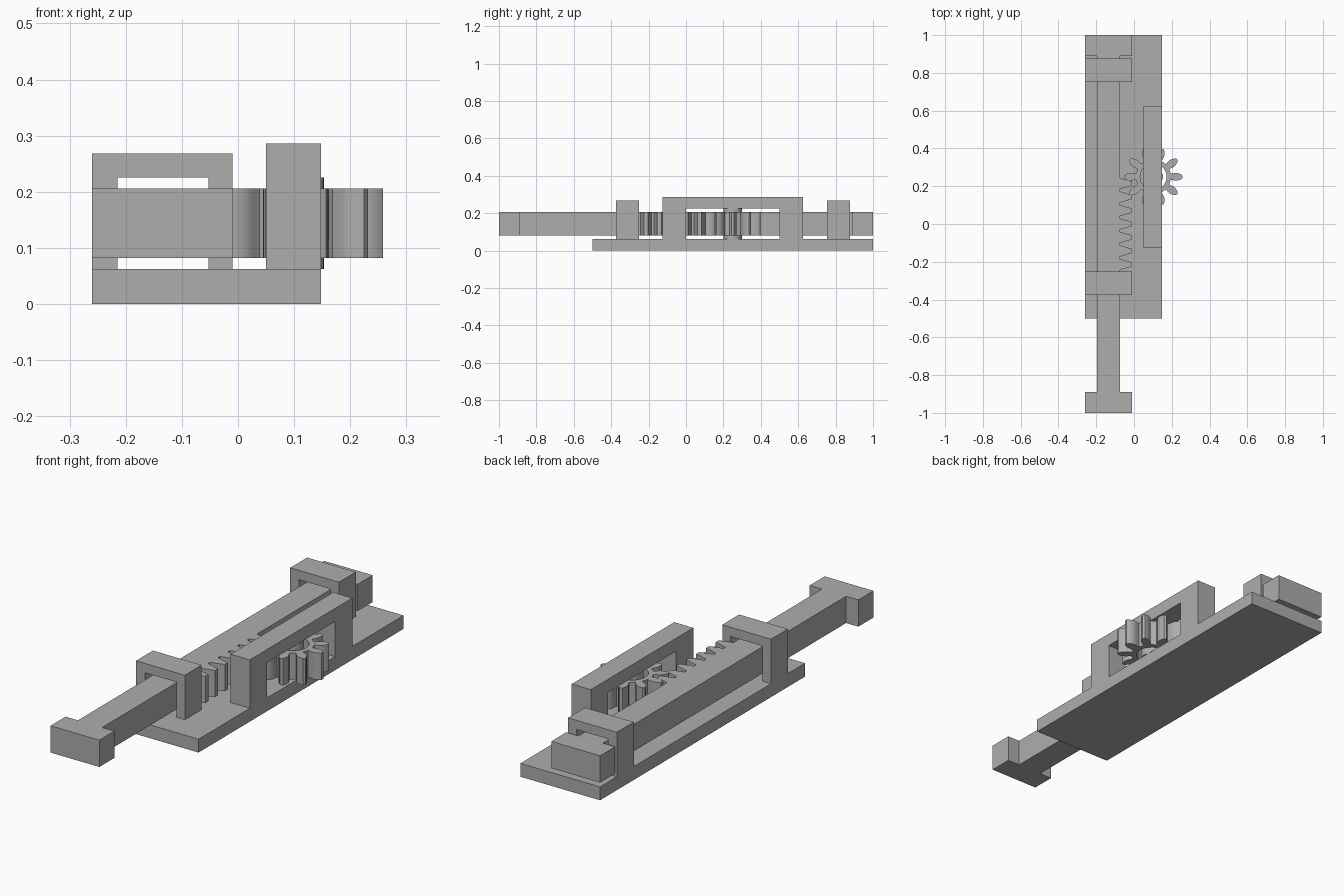
import bpy, bmesh, math

cube = bpy.data.objects.get("Cube")
if cube:
    bpy.data.objects.remove(cube, do_unlink=True)

grey = bpy.data.materials.new("plain_grey")
grey.use_nodes = True
grey.diffuse_color = (0.42, 0.42, 0.42, 1)
grey.node_tree.nodes["Principled BSDF"].inputs["Base Color"].default_value = grey.diffuse_color

BASE_TOP = 0.062
RACK_Z = (0.082, 0.206)


def prism(name, outline, lo, hi, axes="xyz"):
    """Extrude a closed outline on the first two axes along the third."""
    bm = bmesh.new()

    def place(u, v, w):
        point = dict(zip(axes, (u, v, w)))
        return bm.verts.new((point["x"], point["y"], point["z"]))

    low = [place(u, v, lo) for u, v in outline]
    high = [place(u, v, hi) for u, v in outline]
    bm.faces.new(low)
    bm.faces.new(high)
    for i in range(len(low)):
        j = (i + 1) % len(low)
        bm.faces.new((low[i], low[j], high[j], high[i]))
    bmesh.ops.recalc_face_normals(bm, faces=bm.faces)
    mesh = bpy.data.meshes.new(name)
    bm.to_mesh(mesh)
    bm.free()
    mesh.materials.append(grey)
    obj = bpy.data.objects.new(name, mesh)
    bpy.context.collection.objects.link(obj)
    return obj


def arch(a, b, inner_a, inner_b, inner_top, top):
    """Upside-down U outline standing on the base."""
    return [(a, BASE_TOP), (a, top), (b, top), (b, BASE_TOP),
            (inner_b, BASE_TOP), (inner_b, inner_top),
            (inner_a, inner_top), (inner_a, BASE_TOP)]


# Base plate
prism("base_plate", [(-0.26, -0.5), (0.148, -0.5), (0.148, 1), (-0.26, 1)], 0, BASE_TOP)

# Guides around the sliding rack
guide = arch(-0.26, -0.01, -0.215, -0.053, 0.225, 0.268)
for name, y in (("front_guide", -0.375), ("back_guide", 0.753)):
    prism(name, guide, y, y + 0.124, "xzy")

# Bracket over the gear
prism("gear_bracket", arch(-0.125, 0.625, 0, 0.5, 0.225, 0.286), 0.05, 0.148, "yzx")

# Rack: toothed bar with a stop at each end
LEFT, RIGHT, TIP, STOP = -0.197, -0.073, -0.01, 0.89
rack = [(-0.26, -1), (TIP, -1), (TIP, -STOP), (RIGHT, -STOP)]
TEETH, PITCH = 7, 0.0714
for k in range(TEETH):
    y = (k - (TEETH - 1) / 2) * PITCH
    rack += [(RIGHT, y - 0.029), (TIP, y - 0.011), (TIP, y + 0.011), (RIGHT, y + 0.029)]
rack += [(RIGHT, STOP), (TIP, STOP), (TIP, 1), (-0.26, 1),
         (-0.26, STOP), (LEFT, STOP), (LEFT, -STOP), (-0.26, -STOP)]
prism("toothed_rack", rack, *RACK_Z)

# Gear: tooth profile as radius and half width, repeated around the hub
CX, CY, GEAR_TEETH = 0.103, 0.25, 10
flank = [(0.092, 0.016), (0.105, 0.018), (0.118, 0.021), (0.132, 0.019),
         (0.146, 0.013), (0.155, 0.006)]
tooth = [(r, -w) for r, w in flank] + [(r, w) for r, w in reversed(flank)]
gear_outline = []
for k in range(GEAR_TEETH):
    a = k * math.tau / GEAR_TEETH
    for r, w in tooth:
        gear_outline.append((CX + r * math.cos(a) - w * math.sin(a),
                             CY + r * math.sin(a) + w * math.cos(a)))
gear = prism("gear", gear_outline, *RACK_Z)


def circle(radius, count=40):
    return [(CX + radius * math.cos(i * math.tau / count),
             CY + radius * math.sin(i * math.tau / count)) for i in range(count)]


# Bore through the gear
bore = prism("bore_cutter", circle(0.07), 0.07, 0.22)
bore.hide_render = True
bore.hide_viewport = True
cut = gear.modifiers.new("bore", "BOOLEAN")
cut.operation = "DIFFERENCE"
cut.solver = "EXACT"
cut.object = bore

# Axle between base and bracket
axle = prism("axle", circle(0.05), BASE_TOP, 0.225)

# Smooth the curved sides, keep the edges sharp
for obj in (gear, axle):
    bpy.ops.object.select_all(action="DESELECT")
    obj.select_set(True)
    bpy.context.view_layer.objects.active = obj
    bpy.ops.object.shade_smooth_by_angle(angle=math.radians(30))
